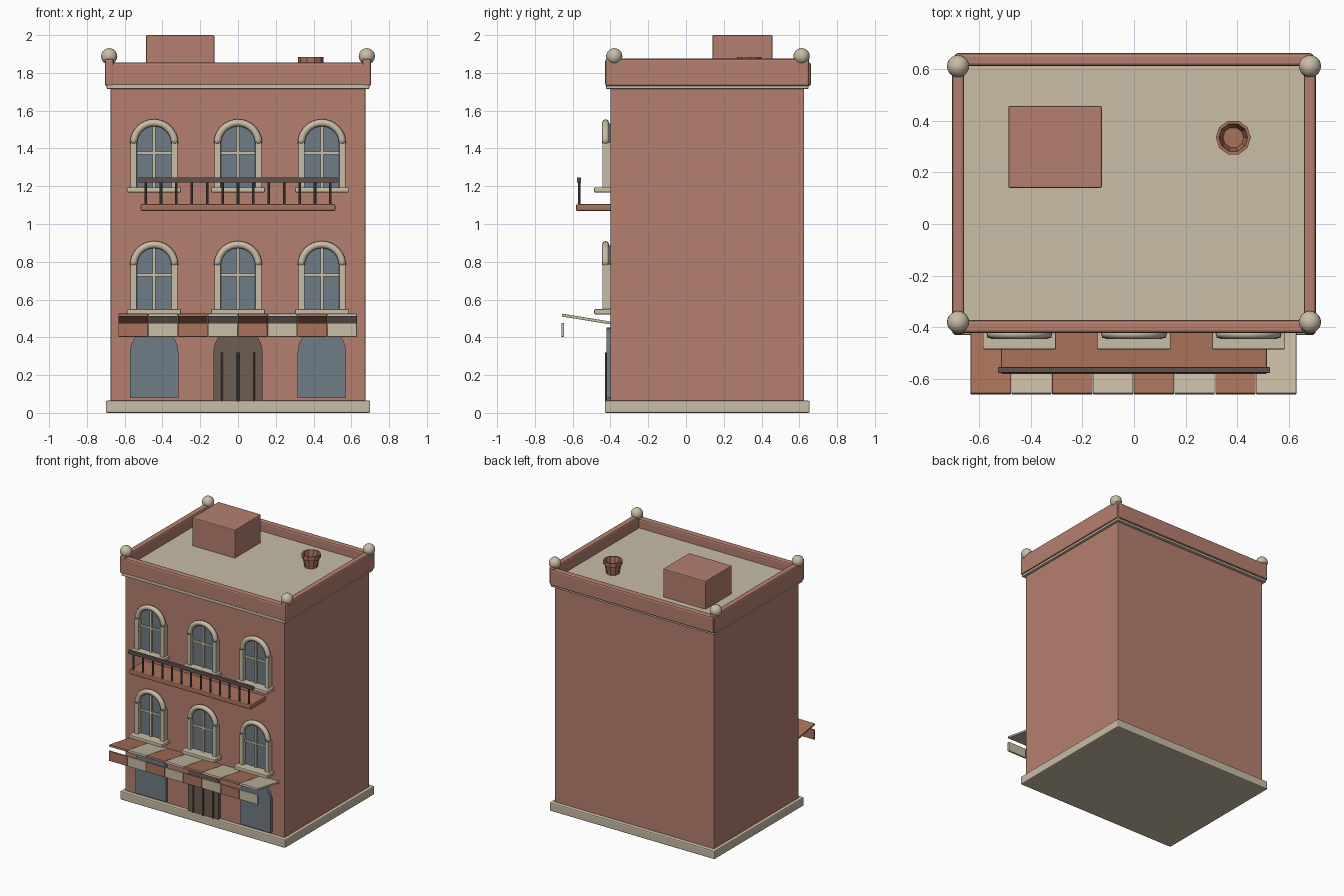
import bpy, bmesh
from math import pi, cos, sin, atan2, hypot

if "Cube" in bpy.data.objects:
    bpy.data.objects.remove(bpy.data.objects["Cube"])


def material(name, rgb):
    m = bpy.data.materials.new(name)
    m.diffuse_color = (*rgb, 1)
    m.use_nodes = True
    m.node_tree.nodes["Principled BSDF"].inputs["Base Color"].default_value = m.diffuse_color
    return m


BRICK = material("brick", (0.46, 0.215, 0.16))
CREAM = material("cream", (0.58, 0.51, 0.38))
GLASS = material("glass", (0.16, 0.20, 0.24))
TERRA = material("terracotta", (0.40, 0.17, 0.105))
IRON = material("iron", (0.12, 0.085, 0.075))
WOOD = material("wood", (0.155, 0.11, 0.085))


def finish(bm, name, mat, smooth=False):
    bmesh.ops.recalc_face_normals(bm, faces=bm.faces)
    me = bpy.data.meshes.new(name)
    bm.to_mesh(me)
    bm.free()
    me.materials.append(mat)
    for p in me.polygons:
        p.use_smooth = smooth
    ob = bpy.data.objects.new(name, me)
    bpy.context.collection.objects.link(ob)
    return ob


def box(name, x, y, z, mat, bevel=0.0):
    """Box from (min, max) ranges, with optional rounded edges."""
    bm = bmesh.new()
    bmesh.ops.create_cube(bm, size=1)
    for v in bm.verts:
        for i, (lo, hi) in enumerate((x, y, z)):
            v.co[i] = (lo + hi) / 2 + v.co[i] * (hi - lo)
    ob = finish(bm, name, mat)
    if bevel:
        mod = ob.modifiers.new("bevel", "BEVEL")
        mod.width, mod.segments = bevel, 2
    return ob


def rod(name, x, y, z0, z1, r, mat):
    bm = bmesh.new()
    bmesh.ops.create_cone(bm, cap_ends=True, segments=8, radius1=r, radius2=r, depth=z1 - z0)
    ob = finish(bm, name, mat)
    ob.location = (x, y, (z0 + z1) / 2)
    return ob


def arched_panel(name, x, z0, spring, r, y0, y1, mat):
    """Round-topped flat panel extruded along y."""
    bm = bmesh.new()
    pts = [(-r, z0), (r, z0)] + [(r * cos(pi * i / 16), spring + r * sin(pi * i / 16)) for i in range(17)]
    face = bm.faces.new([bm.verts.new((x + px, y0, pz)) for px, pz in pts])
    ext = bmesh.ops.extrude_face_region(bm, geom=[face])["geom"]
    for v in ext:
        if isinstance(v, bmesh.types.BMVert):
            v.co.y = y1
    return finish(bm, name, mat)


def arch_trim(name, x, y, z, R, r, mat):
    """Half ring with a round section."""
    bm = bmesh.new()
    n, k = 16, 8
    rings = []
    for i in range(n + 1):
        a = pi * i / n
        rings.append([bm.verts.new((x + (R + r * cos(2 * pi * j / k)) * cos(a), y + r * sin(2 * pi * j / k),
                                    z + (R + r * cos(2 * pi * j / k)) * sin(a))) for j in range(k)])
    for a, b in zip(rings, rings[1:]):
        for j in range(k):
            bm.faces.new((a[j], a[(j + 1) % k], b[(j + 1) % k], b[j]))
    bm.faces.new(rings[0])
    bm.faces.new(rings[-1])
    return finish(bm, name, mat, True)


# main block, plinth, cornice and roof
box("plinth", (-0.70, 0.70), (-0.43, 0.655), (0, 0.065), CREAM, 0.008)
box("walls", (-0.675, 0.675), (-0.40, 0.625), (0.06, 1.72), BRICK, 0.005)
box("cornice", (-0.695, 0.695), (-0.423, 0.648), (1.715, 1.74), CREAM, 0.005)
box("roof", (-0.67, 0.67), (-0.39, 0.62), (1.735, 1.785), CREAM)

# parapet walls and corner balls
box("parapet_front", (-0.695, 0.695), (-0.423, -0.373), (1.73, 1.855), BRICK, 0.012)
box("parapet_back", (-0.695, 0.695), (0.612, 0.662), (1.73, 1.855), BRICK, 0.012)
for s in (-1, 1):
    box("parapet_side", sorted((s * 0.658, s * 0.705)), (-0.428, 0.652), (1.73, 1.875), BRICK, 0.012)
    for y in (-0.38, 0.612):
        bm = bmesh.new()
        bmesh.ops.create_uvsphere(bm, u_segments=20, v_segments=12, radius=0.043)
        finish(bm, "corner_ball", CREAM, True).location = (s * 0.682, y, 1.888)

# roof hut and plant pot
box("roof_hut", (-0.487, -0.125), (0.14, 0.458), (1.77, 2.0), BRICK, 0.006)
bm = bmesh.new()
profile = [(0, 1.78), (0.046, 1.78), (0.058, 1.85), (0.068, 1.855), (0.068, 1.885), (0.056, 1.885), (0.040, 1.80), (0, 1.80)]
verts = [bm.verts.new((r, 0, z)) for r, z in profile]
edges = [bm.edges.new(e) for e in zip(verts, verts[1:])]
bmesh.ops.spin(bm, geom=verts + edges, axis=(0, 0, 1), cent=(0, 0, 0), angle=2 * pi, steps=10)
bmesh.ops.remove_doubles(bm, verts=bm.verts, dist=0.0005)
finish(bm, "roof_pot", TERRA).location = (0.385, 0.335, 0)

# two rows of arched windows
for base in (0.545, 1.19):
    spring = base + 0.237
    for x in (-0.444, 0, 0.444):
        arched_panel("window_glass", x, base, spring, 0.105, -0.412, -0.395, GLASS)
        arch_trim("window_arch", x, -0.426, spring, 0.109, 0.019, CREAM)
        for s in (-1, 1):
            box("window_jamb", sorted((x + s * 0.091, x + s * 0.125)), (-0.442, -0.395),
                (base - 0.005, spring + 0.005), CREAM, 0.004)
        box("window_mullion", (x - 0.008, x + 0.008), (-0.425, -0.40), (base, spring + 0.10), CREAM)
        box("window_crossbar", (x - 0.10, x + 0.10), (-0.423, -0.40), (base + 0.178, base + 0.194), CREAM)
        box("window_sill", (x - 0.142, x + 0.142), (-0.486, -0.395), (base - 0.023, base + 0.004), CREAM, 0.005)

# ground floor door with bars, and shop windows
for x in (-0.444, 0.444):
    arched_panel("shop_window", x, 0.08, 0.322, 0.128, -0.422, -0.395, GLASS)
arched_panel("door", 0, 0.062, 0.322, 0.13, -0.42, -0.395, WOOD)
for x in (-0.083, 0, 0.083):
    rod("door_bar", x, -0.423, 0.058, 0.32, 0.007, IRON)

# striped awning: tilted slats and hanging valance
W = 0.158
for i in range(8):
    x = -0.634 + i * W
    mat = CREAM if i % 2 else TERRA
    (y0, z0), (y1, z1) = (-0.40, 0.476), (-0.657, 0.518)
    half = hypot(y1 - y0, z1 - z0) / 2
    slat = box("awning_slat", (0.001, W - 0.001), (-half, half), (-0.0075, 0.0075), mat, 0.002)
    slat.location = (x, (y0 + y1) / 2, (z0 + z1) / 2)
    slat.rotation_euler.x = atan2(z0 - z1, y0 - y1)
    box("awning_valance", (x + 0.001, x + W - 0.001), (-0.66, -0.646), (0.403, 0.477), mat, 0.002)

# balcony slab, balusters and handrail
box("balcony_slab", (-0.515, 0.515), (-0.582, -0.395), (1.068, 1.105), TERRA, 0.008)
for i in range(13):
    rod("baluster", -0.489 + i * 0.0815, -0.566, 1.10, 1.225, 0.007, IRON)
box("handrail", (-0.528, 0.528), (-0.577, -0.555), (1.22, 1.246), IRON, 0.003)
